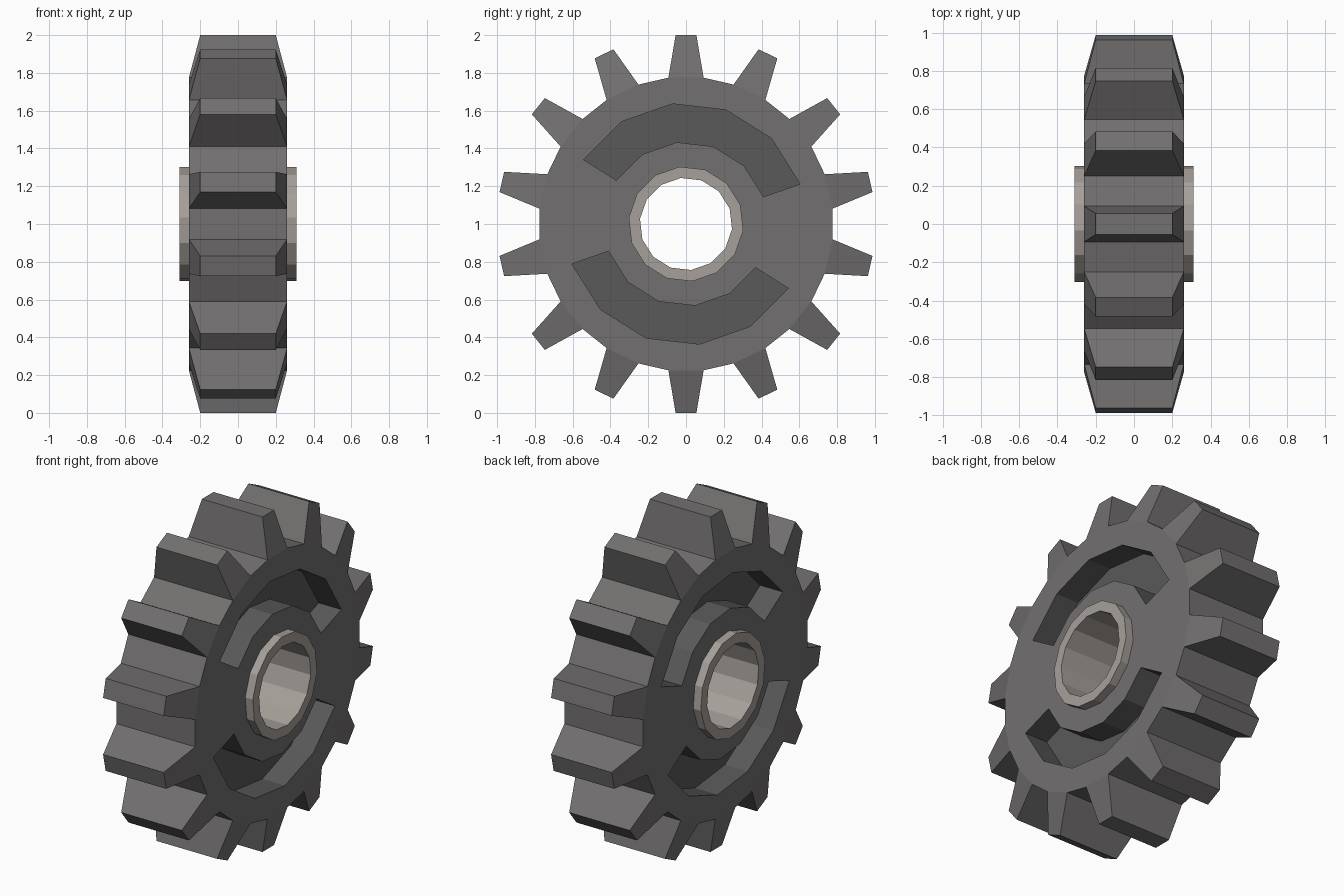
import bpy, bmesh
from math import sin, cos, radians, pi

if "Cube" in bpy.data.objects:
    bpy.data.objects.remove(bpy.data.objects["Cube"])

TEETH = 14
STEP = 2 * pi / TEETH
PHASE = radians(19.3)
CZ = 1.0


def material(name, rgb):
    m = bpy.data.materials.new(name)
    m.diffuse_color = (*rgb, 1)
    m.use_nodes = True
    m.node_tree.nodes["Principled BSDF"].inputs["Base Color"].default_value = m.diffuse_color
    return m


steel = material("dark_steel", (0.17, 0.16, 0.162))
recess = material("recess_grey", (0.10, 0.10, 0.10))
collar = material("collar_metal", (0.38, 0.35, 0.32))


def pt(x, r, a):
    return (x, r * cos(a), CZ + r * sin(a))


def finish(bm, name, mats, index=0):
    bmesh.ops.recalc_face_normals(bm, faces=bm.faces)
    for f in bm.faces:
        f.material_index = index
    me = bpy.data.meshes.new(name)
    bm.to_mesh(me)
    bm.free()
    for m in mats:
        me.materials.append(m)
    ob = bpy.data.objects.new(name, me)
    bpy.context.collection.objects.link(ob)
    return ob


def prism(bm, outline, x0, x1):
    """Extrude (radius, angle) points along x; returns the side faces."""
    a = [bm.verts.new(pt(x0, r, t)) for r, t in outline]
    b = [bm.verts.new(pt(x1, r, t)) for r, t in outline]
    bm.faces.new(a)
    bm.faces.new(b[::-1])
    n = len(outline)
    return [bm.faces.new((a[i], a[(i + 1) % n], b[(i + 1) % n], b[i])) for i in range(n)]


# Gear body with tapered teeth pulled out of every other side face
bm = bmesh.new()
half = 0.12
outline = [(0.78, pi / 2 + i * STEP + s * half) for i in range(TEETH) for s in (-1, 1)]
sides = prism(bm, outline, -0.26, 0.26)
for i, face in enumerate(sides[::2]):
    a = pi / 2 + i * STEP
    tip = bmesh.ops.extrude_discrete_faces(bm, faces=[face])["faces"][0]
    for v in tip.verts:
        side = -v.co.y * sin(a) + (v.co.z - CZ) * cos(a)
        w = 0.055 if side > 0 else -0.055
        v.co = (0.2 if v.co.x > 0 else -0.2,
                cos(a) - w * sin(a), CZ + sin(a) + w * cos(a))
gear = finish(bm, "gear_body", [steel, recess])


def cut(target, cutter):
    cutter.hide_render = True
    mod = target.modifiers.new("cut", 'BOOLEAN')
    mod.operation = 'DIFFERENCE'
    mod.solver = 'EXACT'
    mod.object = cutter
    bpy.context.view_layer.objects.active = target
    bpy.ops.object.modifier_apply(modifier=mod.name)
    bpy.data.objects.remove(cutter)


# Centre bore
bm = bmesh.new()
prism(bm, [(0.29, PHASE + i * STEP) for i in range(TEETH)], -0.5, 0.5)
cut(gear, finish(bm, "bore_cutter", [steel, recess]))

# Two curved recesses on each side
DEPTH = 0.15
bm = bmesh.new()
for s in (-1, 1):
    for turn in (0, pi):
        angles = [PHASE + turn + i * STEP for i in range(6)]
        arc = [(0.64, t) for t in angles] + [(0.435, t) for t in reversed(angles)]
        prism(bm, arc, s * (0.26 - DEPTH), s * 0.4)
cut(gear, finish(bm, "recess_cutter", [steel, recess], 1))

# Bearing collar through the middle
bm = bmesh.new()
loops = []
for x, r in ((-0.31, 0.305), (0.31, 0.305), (0.31, 0.245), (-0.31, 0.245)):
    loops.append([bm.verts.new(pt(x, r, PHASE + i * STEP)) for i in range(TEETH)])
for k in range(4):
    p, q = loops[k], loops[(k + 1) % 4]
    for i in range(TEETH):
        j = (i + 1) % TEETH
        bm.faces.new((p[i], p[j], q[j], q[i]))
finish(bm, "bearing_collar", [collar])
